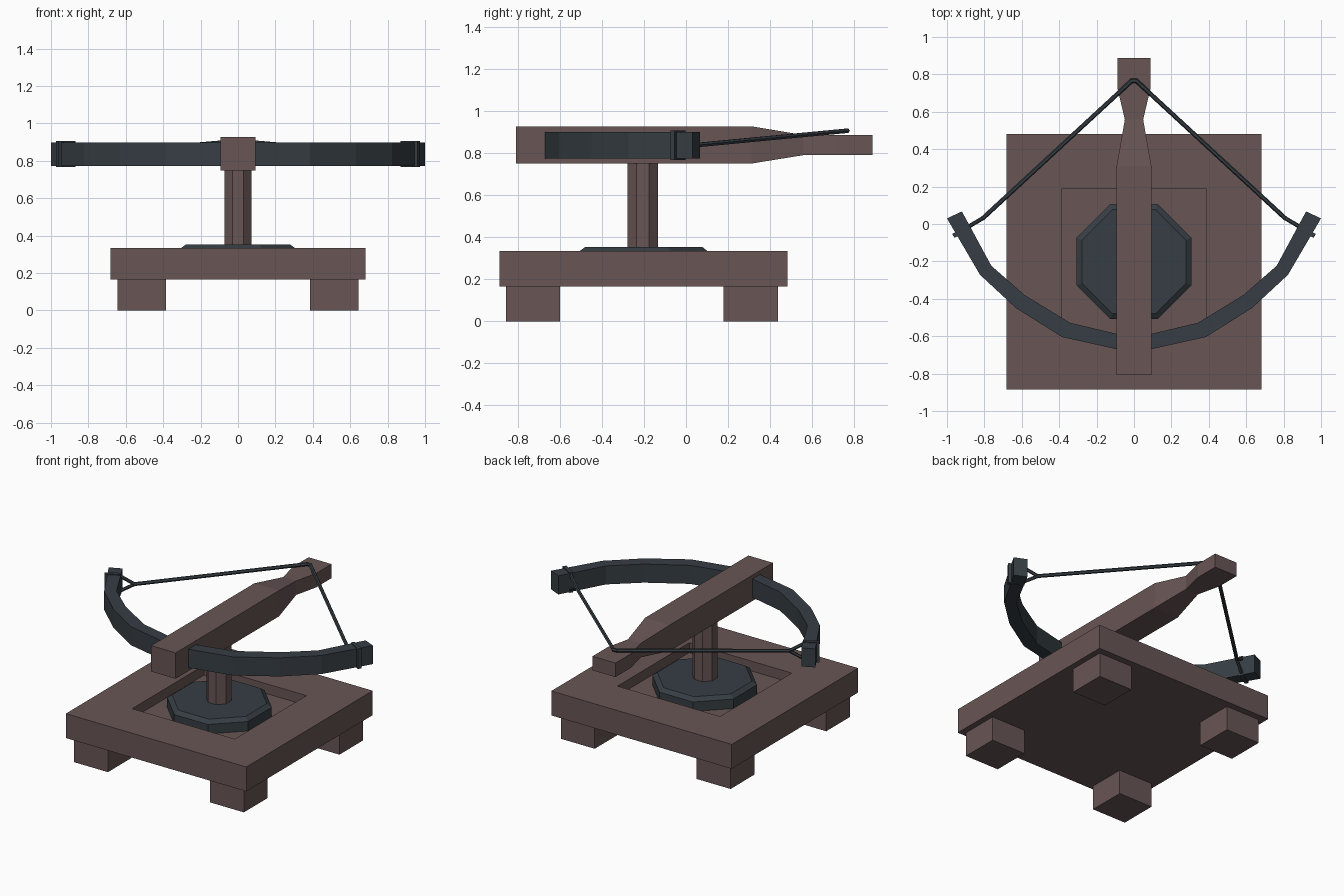
import bpy, bmesh, math
from mathutils import Vector

if "Cube" in bpy.data.objects:
    bpy.data.objects.remove(bpy.data.objects["Cube"])


def material(name, rgb):
    m = bpy.data.materials.new(name)
    m.diffuse_color = (*rgb, 1)
    m.use_nodes = True
    m.node_tree.nodes["Principled BSDF"].inputs["Base Color"].default_value = m.diffuse_color
    return m


WOOD = material("brown wood", (0.138, 0.092, 0.090))
IRON = material("dark iron", (0.037, 0.048, 0.057))


def loft(name, rings, mat):
    """Closed solid through a list of equal-length rings of points."""
    bm = bmesh.new()
    vs = [[bm.verts.new(p) for p in r] for r in rings]
    n = len(vs[0])
    for a, b in zip(vs, vs[1:]):
        for i in range(n):
            bm.faces.new((a[i], a[(i + 1) % n], b[(i + 1) % n], b[i]))
    bm.faces.new(vs[0])
    bm.faces.new(vs[-1])
    bmesh.ops.recalc_face_normals(bm, faces=bm.faces)
    me = bpy.data.meshes.new(name)
    bm.to_mesh(me)
    bm.free()
    ob = bpy.data.objects.new(name, me)
    me.materials.append(mat)
    bpy.context.collection.objects.link(ob)
    return ob


def rect(x0, x1, y0, y1, z):
    return [(x0, y0, z), (x1, y0, z), (x1, y1, z), (x0, y1, z)]


def octagon(apothem, cy, z):
    r = apothem / math.cos(math.pi / 8)
    return [(r * math.cos((i + .5) * math.pi / 4),
             cy + r * math.sin((i + .5) * math.pi / 4), z) for i in range(8)]


def rod(name, a, b, r, mat, n=6):
    a, b = Vector(a), Vector(b)
    d = (b - a).normalized()
    u = d.cross(Vector((0, 0, 1))).normalized()
    w = d.cross(u)
    ring = [(u * math.cos(t) + w * math.sin(t)) * r
            for t in (2 * math.pi * i / n for i in range(n))]
    return loft(name, [[a + p for p in ring], [b + p for p in ring]], mat)


# Base slab with a square recess in its top
loft("base", [rect(-.683, .683, -.886, .481, .166), rect(-.683, .683, -.886, .481, .333),
              rect(-.388, .388, -.590, .186, .333), rect(-.388, .388, -.590, .186, .266)], WOOD)

# Feet
for s in (-1, 1):
    for y in (-.855, .179):
        x0, x1 = sorted((s * .386, s * .643))
        loft("foot", [rect(x0, x1, y, y + .257, 0), rect(x0, x1, y, y + .257, .166)], WOOD)

# Turntable and post
loft("turntable", [octagon(.307, -.201, .266), octagon(.307, -.201, .331),
                   octagon(.278, -.201, .353)], IRON)
loft("post", [octagon(.073, -.206, .34), octagon(.073, -.206, .77)], WOOD)

# Stock: sections along y (y, half width, bottom, top)
sections = [(-.807, .093, .749, .926), (.31, .093, .749, .926),
            (.558, .049, .789, .885), (.72, .087, .789, .885), (.887, .087, .789, .885)]
loft("stock", [[(-w, y, b), (w, y, b), (w, y, t), (-w, y, t)]
               for y, w, b, t in sections], WOOD)

# Bow: outer and inner outline of the right half, mirrored to the left
half = [((.09, -.670), (.09, -.588)), ((.385, -.604), (.342, -.528)),
        ((.632, -.449), (.586, -.379)), ((.823, -.272), (.763, -.223)),
        ((1.0, .03), (.92, .067))]
full = [((-o[0], o[1]), (-i[0], i[1])) for o, i in reversed(half)] + half
loft("bow", [[(*o, .772), (*i, .772), (*i, .899), (*o, .899)] for o, i in full], IRON)

# String with looped ends
for s in (-1, 1):
    # wrap around the bow limb
    c = Vector((s * .921, -.038, 0))
    u = Vector((s * .866, -.5, 0))      # across the limb
    v = Vector((s * .5, .866, 0))       # along the limb
    loft("string_wrap", [[c + u * a + v * b + Vector((0, 0, z))
                          for a, b in ((-.052, -.012), (.052, -.012), (.052, .012), (-.052, .012))]
                         for z in (.767, .905)], IRON)
    for z in (.785, .889):
        rod("string_fork", (s * .885, -.014, z), (s * .805, .033, .835), .011, IRON)
    rod("bowstring", (s * .81, .029, .835), (s * .012, .766, .905), .012, IRON)
rod("string_nock", (-.018, .766, .905), (.018, .766, .905), .012, IRON)
